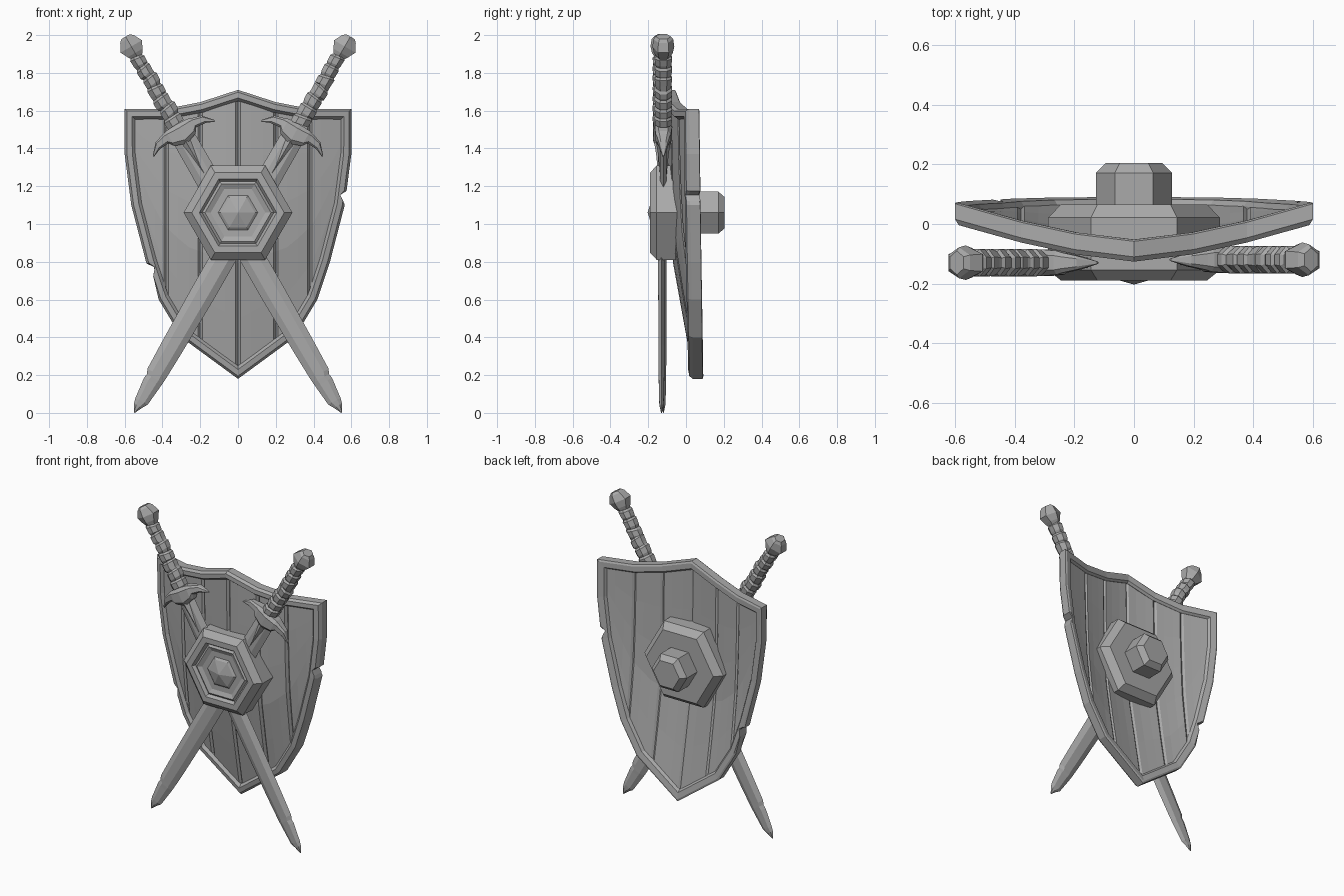
import bpy, bmesh, math, random
from mathutils import Vector

if "Cube" in bpy.data.objects:
    bpy.data.objects.remove(bpy.data.objects["Cube"])

random.seed(4)
grey = bpy.data.materials.new("plain_grey")
grey.diffuse_color = (0.4, 0.4, 0.4, 1)
grey.use_nodes = True
grey.node_tree.nodes["Principled BSDF"].inputs["Base Color"].default_value = grey.diffuse_color


def loft(name, rings, closed=False):
    """Skin a list of equal point rings into a solid."""
    bm = bmesh.new()
    vs = [[bm.verts.new(p) for p in r] for r in rings]
    n, m = len(vs), len(vs[0])
    for i in range(n if closed else n - 1):
        a, b = vs[i], vs[(i + 1) % n]
        for j in range(m):
            k = (j + 1) % m
            bm.faces.new((a[j], a[k], b[k], b[j]))
    if not closed:
        bm.faces.new(vs[0])
        bm.faces.new(vs[-1])
    bmesh.ops.remove_doubles(bm, verts=bm.verts, dist=0.0005)
    bmesh.ops.recalc_face_normals(bm, faces=bm.faces)
    me = bpy.data.meshes.new(name)
    bm.to_mesh(me)
    bm.free()
    me.materials.append(grey)
    ob = bpy.data.objects.new(name, me)
    bpy.context.collection.objects.link(ob)
    return ob


def interp(x, pts):
    if x <= pts[0][0]:
        return pts[0][1]
    for (a, b), (c, d) in zip(pts, pts[1:]):
        if x <= c:
            return b + (d - b) * (x - a) / (c - a)
    return pts[-1][1]


# Shield outline (height, half width) and curved front surface
SIDE = [(0.18, 0), (0.4, 0.3), (0.6, 0.42), (0.8, 0.487), (1.1, 0.565), (1.37, 0.6), (1.61, 0.601)]
TOP = [(0, 1.71), (0.2, 1.645), (0.38, 1.61), (0.6, 1.61)]


def surface(x, z):
    w = max(interp(z, SIDE), 0.01)
    edge = 0.02 - 0.02 * (z - 0.18) / 1.43
    bulge = max(0, 1 - (abs(x) / w) ** 1.5) * min(1, max(0, (z - 0.18) / 0.75))
    return edge - 0.125 * bulge


# Shield rim: chamfered section swept round the outline, with one nick per side
def side_points(sgn, nicks):
    zs = sorted([(z, 0) for z, _ in SIDE[1:]] + nicks)
    return [(sgn * interp(z, SIDE), z, n) for z, n in zs]


right = side_points(1, [(1.175, 0), (1.15, 0.03), (1.12, 0.01)])
left = side_points(-1, [(0.79, 0), (0.76, 0.035), (0.72, 0.012)])
crown = [(x, interp(abs(x), TOP), 0) for x in (0.38, 0.2, 0, -0.2, -0.38)]
outline = [(0, 0.18, 0)] + right + crown + left[::-1]
WIDTH = 0.056
rim = []
for i, (x, z, nick) in enumerate(outline):
    a, b = outline[i - 1], outline[(i + 1) % len(outline)]
    p = Vector((x, z))
    d1 = (p - Vector(a[:2])).normalized()
    d2 = (Vector(b[:2]) - p).normalized()
    n1, n2 = Vector((-d1.y, d1.x)), Vector((-d2.y, d2.x))
    mitre = (n1 + n2).normalized()
    mitre /= max(0.5, mitre.dot(n1))
    ring = []
    for across, depth in ((0, 0.068), (0, 0.016), (0.22, 0), (0.72, 0.0), (1, 0.022), (1, 0.06), (0.8, 0.074), (0.2, 0.074)):
        q = p + mitre * max(across * WIDTH, nick)
        ring.append((q.x, surface(q.x, q.y) + depth, q.y))
    rim.append(ring)
loft("shield_rim", rim, closed=True)

# Shield planks with recessed edges
SIDE_INV = [(w, z) for z, w in SIDE]
BOUNDS = [-0.558, -0.38, -0.2, 0, 0.2, 0.38, 0.558]
for i, (x0, x1) in enumerate(zip(BOUNDS, BOUNDS[1:])):
    w = x1 - x0
    stations = [(x0, 0.014), (x0 + 0.012, 0), (x0 + w / 3, 0), (x0 + 2 * w / 3, 0), (x1 - 0.012, 0), (x1, 0.014)]
    rings = []
    for x, sink in stations:
        zb = interp(abs(x) + 0.03, SIDE_INV)
        zt = interp(abs(x), TOP) - 0.03
        zs = [zb + (zt - zb) * k / 5 for k in range(6)]
        front = [(x, surface(x, z) + 0.022 + sink, z) for z in zs]
        back = [(x, surface(x, z) + 0.06 - sink * 0.6, z) for z in reversed(zs)]
        rings.append(front + back)
    loft("shield_plank_%d" % (i + 1), rings)

# Six-sided boss with stepped face and rear grip block
BOSS = [(0, -0.203), (0.09, -0.178), (0.105, -0.168), (0.145, -0.168), (0.175, -0.18), (0.19, -0.17),
        (0.205, -0.19), (0.245, -0.19), (0.288, -0.155), (0.288, 0.022), (0.245, 0.066), (0.128, 0.066),
        (0.128, 0.172), (0.095, 0.205), (0, 0.205)]
HEX = [math.radians(60 * k) for k in range(6)]
boss_rings = [[(max(r, 0.001) * math.cos(a), y, 1.06 + max(r, 0.001) * math.sin(a)) for a in HEX]
              for r, y in BOSS]
loft("boss", boss_rings)


# Crossed swords, built along an axis running from pommel to tip
def sword(side, sgn, y0):
    def place(u, v, y):
        return (sgn * (0.565 - 0.498 * v + 0.867 * u), y0 + y, 1.94 - 0.867 * v - 0.498 * u)

    def turned(v, w, d, tilt=0.0, n=8, u0=0.0):
        ring = []
        for k in range(n):
            a = 2 * math.pi * (k + 0.5) / n
            u = w * math.cos(a)
            ring.append(place(u + u0, v + tilt * u, d * math.sin(a)))
        return ring

    # Pommel
    loft(side + "_pommel", [turned(v, w, d, n=6) for v, w, d in (
        (-0.06, 0.03, 0.04), (-0.045, 0.048, 0.052), (0.0, 0.076, 0.058), (0.04, 0.052, 0.05), (0.065, 0.034, 0.036))])

    # Wrapped grip: bulging tilted bands
    grip, bands = [], 7
    step = 0.43 / bands
    for k in range(bands):
        v = 0.055 + step * k
        tilt = random.uniform(-0.25, 0.25)
        u0 = random.uniform(-0.005, 0.005)
        w = 0.043 + 0.002 * k
        grip += [turned(v + 0.004, w - 0.009, 0.04, tilt, u0=u0), turned(v + 0.016, w, 0.05, tilt, u0=u0),
                 turned(v + step - 0.008, w - 0.002, 0.047, tilt, u0=u0)]
    loft(side + "_grip", grip)

    # Guard with pointed arms swept toward the blade
    half = [(0.0, 0.535, 0.058, 0.045), (0.065, 0.525, 0.045, 0.04), (0.085, 0.515, 0.028, 0.034),
            (0.14, 0.525, 0.022, 0.022), (0.188, 0.562, 0.005, 0.004)]
    stations = [(-u, v, h, d) for u, v, h, d in half[:0:-1]] + half
    loft(side + "_guard", [[place(u, v + a * h, b * d) for a, b in
                            ((-1, -0.6), (-0.6, -1), (0.6, -1), (1, -0.6), (1, 0.6), (0.6, 1), (-0.6, 1), (-1, 0.6))]
                           for u, v, h, d in stations])

    # Collar tapering onto the blade
    loft(side + "_blade_collar", [[place(a * w, v, b * d) for a, b in ((-1, 0), (0, 1), (1, 0), (0, -1))]
                                  for v, w, d in ((0.56, 0.05, 0.042), (0.66, 0.035, 0.028), (0.85, 0.004, 0.012))])

    # Blade with flat ridge, small nick and slanted tip: v, left edge, right edge, half depth
    blade = [(0.55, -0.062, 0.062, 0.018), (1.0, -0.065, 0.065, 0.018), (1.5, -0.066, 0.066, 0.017),
             (1.85, -0.06, 0.06, 0.016), (2.0, -0.056, 0.055, 0.015), (2.025, -0.044, 0.053, 0.015),
             (2.05, -0.048, 0.051, 0.014), (2.165, -0.034, 0.04, 0.012), (2.195, -0.026, 0.022, 0.009),
             (2.236, -0.003, 0.003, 0.002)]
    rings = []
    for v, l, r, d in blade:
        c, h = (l + r) / 2, (r - l) / 2
        rings.append([place(c + a * h, v, b * d) for a, b in
                      ((-1, 0), (-0.45, 1), (0.45, 1), (1, 0), (0.45, -1), (-0.45, -1))])
    loft(side + "_blade", rings)


sword("right", 1, -0.12)
sword("left", -1, -0.13)
